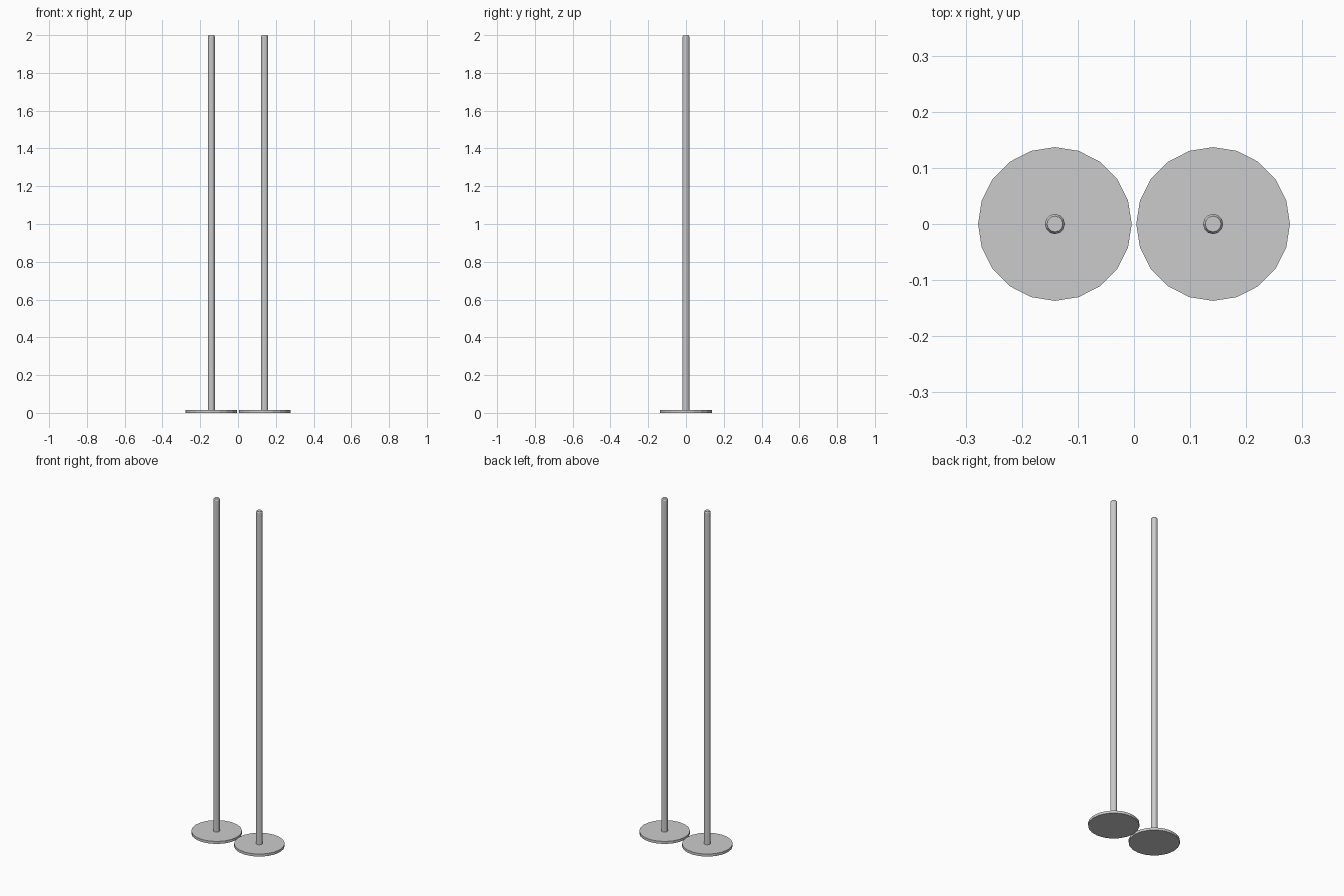
import bpy
import bmesh
from math import cos, sin, tau

cube = bpy.data.objects.get("Cube")
if cube:
    bpy.data.objects.remove(cube, do_unlink=True)

# One plain grey metal
grey = bpy.data.materials.new("grey_metal")
grey.use_nodes = True
color = (0.6, 0.6, 0.6, 1)
grey.diffuse_color = color
grey.node_tree.nodes["Principled BSDF"].inputs["Base Color"].default_value = color


def lathe(name, x, profile, sides):
    """Closed faceted solid from (radius, height) rings."""
    bm = bmesh.new()
    rings = [[bm.verts.new((r * cos(tau * i / sides), r * sin(tau * i / sides), z))
              for i in range(sides)] for r, z in profile]
    for low, high in zip(rings, rings[1:]):
        for i in range(sides):
            j = (i + 1) % sides
            bm.faces.new((low[i], low[j], high[j], high[i]))
    bm.faces.new(rings[0][::-1])
    bm.faces.new(rings[-1])
    mesh = bpy.data.meshes.new(name)
    bm.to_mesh(mesh)
    bm.free()
    mesh.materials.append(grey)
    obj = bpy.data.objects.new(name, mesh)
    obj.location.x = x
    bpy.context.collection.objects.link(obj)


base_profile = [(0.137, 0), (0.137, 0.015)]
pole_profile = [(0.018, 0.01), (0.018, 1.992), (0.014, 2.0)]

# A pair of free-standing poles on round bases
for side, x in (("left", 0.141), ("right", -0.141)):
    lathe(side + "_base", x, base_profile, 20)
    lathe(side + "_pole", x, pole_profile, 12)
